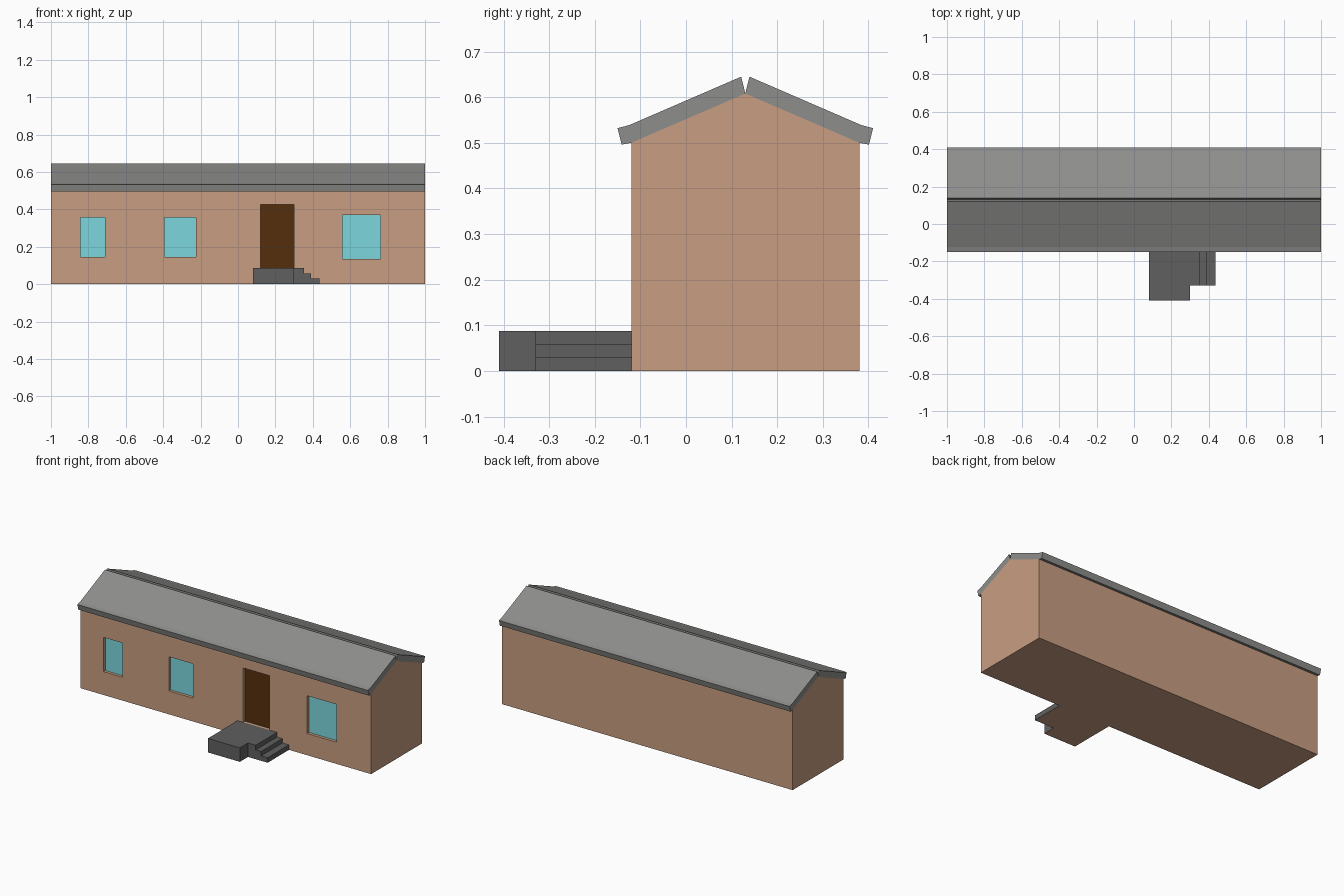
import bpy, bmesh

if "Cube" in bpy.data.objects:
    bpy.data.objects.remove(bpy.data.objects["Cube"])

FRONT, BACK, RIDGE = -0.12, 0.38, 0.13


def material(name, rgb):
    m = bpy.data.materials.new(name)
    m.diffuse_color = (*rgb, 1)
    m.use_nodes = True
    m.node_tree.nodes["Principled BSDF"].inputs["Base Color"].default_value = m.diffuse_color
    return m


wall_mat = material("plaster", (0.58, 0.34, 0.22))
roof_mat = material("roof_grey", (0.27, 0.27, 0.265))
step_mat = material("dark_concrete", (0.115, 0.115, 0.115))
glass_mat = material("glass", (0.2, 0.68, 0.73))
door_mat = material("door_wood", (0.09, 0.028, 0.004))


def finish(name, bm, mats):
    bmesh.ops.recalc_face_normals(bm, faces=bm.faces)
    me = bpy.data.meshes.new(name)
    bm.to_mesh(me)
    bm.free()
    for m in mats:
        me.materials.append(m)
    ob = bpy.data.objects.new(name, me)
    bpy.context.collection.objects.link(ob)
    return ob


def add_prism(bm, profile, direction):
    """Extrude a closed outline of 3D points along a direction."""
    f = bm.faces.new([bm.verts.new(p) for p in profile])
    r = bmesh.ops.extrude_face_region(bm, geom=[f], use_keep_orig=True)
    moved = [v for v in r["geom"] if isinstance(v, bmesh.types.BMVert)]
    bmesh.ops.translate(bm, verts=moved, vec=direction)


def rect(x0, x1, z0, z1, y):
    return [(x0, y, z0), (x1, y, z0), (x1, y, z1), (x0, y, z1)]


# house body with gable ends
bm = bmesh.new()
gable = [(FRONT, 0), (BACK, 0), (BACK, 0.5), (RIDGE, 0.608), (FRONT, 0.5)]
add_prism(bm, [(-1, y, z) for y, z in gable], (2, 0, 0))
walls = finish("walls", bm, [wall_mat])

# roof slabs, one profile mirrored across the ridge
slope = [(0.0, 0.608), (0.009, 0.645), (0.254, 0.539), (0.28, 0.532),
         (0.271, 0.496), (0.25, 0.5)]
for side, name in ((-1, "roof_front"), (1, "roof_back")):
    bm = bmesh.new()
    add_prism(bm, [(-1, RIDGE + side * d, z) for d, z in slope], (2, 0, 0))
    finish(name, bm, [roof_mat])

# window and door openings, each with a recessed panel
openings = [
    ("window_left", -0.842, -0.71, 0.145, 0.358, glass_mat),
    ("window_middle", -0.392, -0.225, 0.145, 0.358, glass_mat),
    ("door", 0.12, 0.30, 0.087, 0.425, door_mat),
    ("window_right", 0.56, 0.763, 0.135, 0.37, glass_mat),
]
DEPTH = 0.02
cut = bmesh.new()
for name, x0, x1, z0, z1, mat in openings:
    add_prism(cut, rect(x0, x1, z0, z1, FRONT - 0.05), (0, 0.05 + DEPTH, 0))
    bm = bmesh.new()
    bm.faces.new([bm.verts.new(p) for p in rect(x0, x1, z0, z1, FRONT + DEPTH - 0.002)])
    panel = finish(name, bm, [mat])
    if panel.data.polygons[0].normal.y > 0:
        panel.data.flip_normals()
cutter = finish("opening_cutter", cut, [wall_mat])
cutter.hide_render = True
cutter.display_type = 'WIRE'
mod = walls.modifiers.new("openings", 'BOOLEAN')
mod.operation = 'DIFFERENCE'
mod.solver = 'EXACT'
mod.object = cutter

# bake the openings and remove the cutter
bpy.context.view_layer.objects.active = walls
bpy.ops.object.modifier_apply(modifier=mod.name)
bpy.data.objects.remove(cutter)

# porch platform, with a notch on the right where the steps start
bm = bmesh.new()
plan = [(0.08, FRONT), (0.08, -0.41), (0.30, -0.41), (0.30, -0.33), (0.30, FRONT)]
add_prism(bm, [(x, y, 0) for x, y in plan], (0, 0, 0.087))
porch = finish("porch", bm, [step_mat, wall_mat])

# stair flight going down to the right
bm = bmesh.new()
stairs = [(0.30, 0), (0.435, 0), (0.435, 0.031), (0.39, 0.031), (0.39, 0.058),
          (0.353, 0.058), (0.353, 0.087), (0.30, 0.087)]
add_prism(bm, [(x, -0.33, z) for x, z in stairs], (0, FRONT + 0.33, 0))
steps = finish("steps", bm, [step_mat, wall_mat])

# undersides share the wall colour
for ob in (porch, steps):
    for p in ob.data.polygons:
        if p.normal.z < -0.9:
            p.material_index = 1
